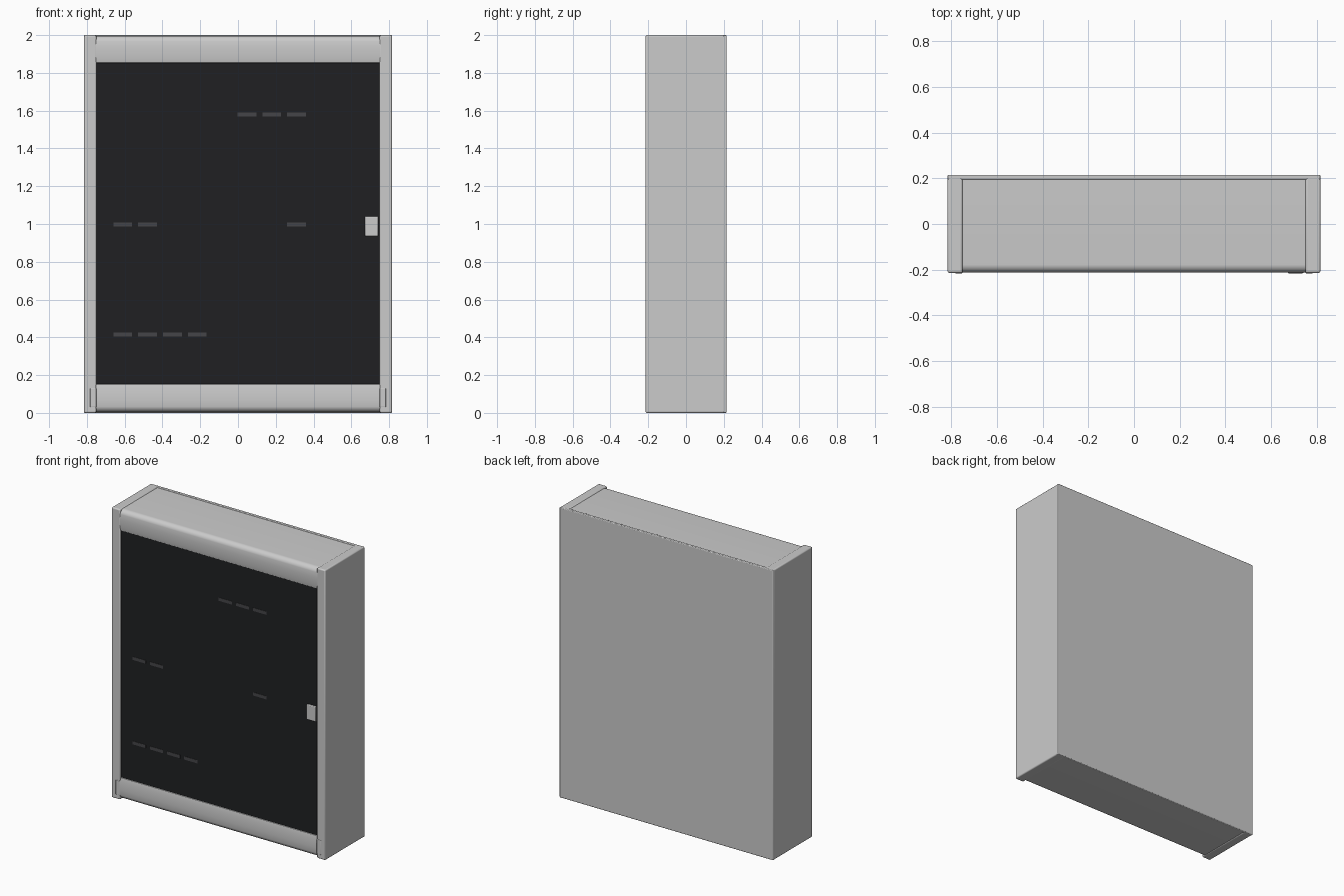
import bpy, math

if "Cube" in bpy.data.objects:
    bpy.data.objects.remove(bpy.data.objects["Cube"])

def material(name, c):
    m = bpy.data.materials.new(name)
    m.diffuse_color = (*c, 1)
    m.use_nodes = True
    m.node_tree.nodes["Principled BSDF"].inputs["Base Color"].default_value = m.diffuse_color
    return m

dark = material("dark_glass", (0.014, 0.0145, 0.016))
slot_grey = material("slot_grey", (0.06, 0.06, 0.065))

def make(name, verts, faces, bevel=0, mat=None):
    me = bpy.data.meshes.new(name)
    me.from_pydata(verts, [], faces)
    ob = bpy.data.objects.new(name, me)
    bpy.context.collection.objects.link(ob)
    if bevel:
        b = ob.modifiers.new("bevel", 'BEVEL')
        b.width, b.segments = bevel, 3
    if mat:
        me.materials.append(mat)
    bpy.ops.object.select_all(action='DESELECT')
    ob.select_set(True)
    bpy.context.view_layer.objects.active = ob
    bpy.ops.object.shade_smooth_by_angle(angle=math.radians(35))
    return ob

def box(name, x0, x1, y0, y1, z0, z1, bevel=0, mat=None):
    v = [(x, y, z) for x in (x0, x1) for y in (y0, y1) for z in (z0, z1)]
    f = [(0, 1, 3, 2), (4, 6, 7, 5), (0, 4, 5, 1), (2, 3, 7, 6), (0, 2, 6, 4), (1, 5, 7, 3)]
    return make(name, v, f, bevel, mat)

def extrude_x(name, profile, x0, x1):
    n = len(profile)
    v = [(x, y, z) for x in (x0, x1) for y, z in profile]
    f = [(i, (i + 1) % n, n + (i + 1) % n, n + i) for i in range(n)]
    f += [tuple(range(n))[::-1], tuple(range(n, 2 * n))]
    return make(name, v, f)

# Cap profile: flat outer plate rolling over into the front rail (y, z)
R = 0.035
def cap_profile(zmax):
    pts = [(0.196, zmax)]
    for i in range(9):
        a = math.radians(90 + i * 10)
        pts.append((-0.177 + R * math.cos(a), zmax - R + R * math.sin(a)))
    pts += [(-0.213, 1.93), (-0.212, 1.88), (-0.207, 1.855), (-0.20, 1.85),
            (-0.16, 1.85), (-0.16, 1.95), (0.196, 1.95)]
    return pts

top = cap_profile(1.996)
extrude_x("top_cap", top[::-1], -0.758, 0.758)
extrude_x("bottom_cap", [(y, 1.85 + 0.155 - z if z == 1.85 else 2 - z + (0.005 if z < 1.9 else 0))
                         for y, z in top], -0.758, 0.758)

# Side walls, with the small lower corner clips
for s, n in ((-1, "left"), (1, "right")):
    a, b = sorted((s * 0.75, s * 0.815))
    box(n + "_side_wall", a, b, -0.214, 0.205, 0, 2, 0.008)
    a, b = sorted((s * 0.75, s * 0.783))
    box(n + "_corner_clip", a, b, -0.2155, -0.19, 0.03, 0.13, 0.003)

# Back plate
box("back_panel", -0.815, 0.815, 0.194, 0.215, 0, 2, 0.005)

# Dark door and its handle
box("door_glass", -0.755, 0.755, -0.204, -0.185, 0.145, 1.86, 0, dark)
box("door_handle", 0.672, 0.742, -0.2155, -0.20, 0.935, 1.04, 0.005)

# Slot marks on an eight-column grid
rows = {1.58: (5, 6, 7), 0.997: (0, 1, 7), 0.415: (0, 1, 2, 3)}
for z, cols in rows.items():
    for c in cols:
        x = -0.66 + 0.1314 * c
        box("slot_mark", x, x + 0.1, -0.206, -0.20, z - 0.011, z + 0.011, 0, slot_grey)
